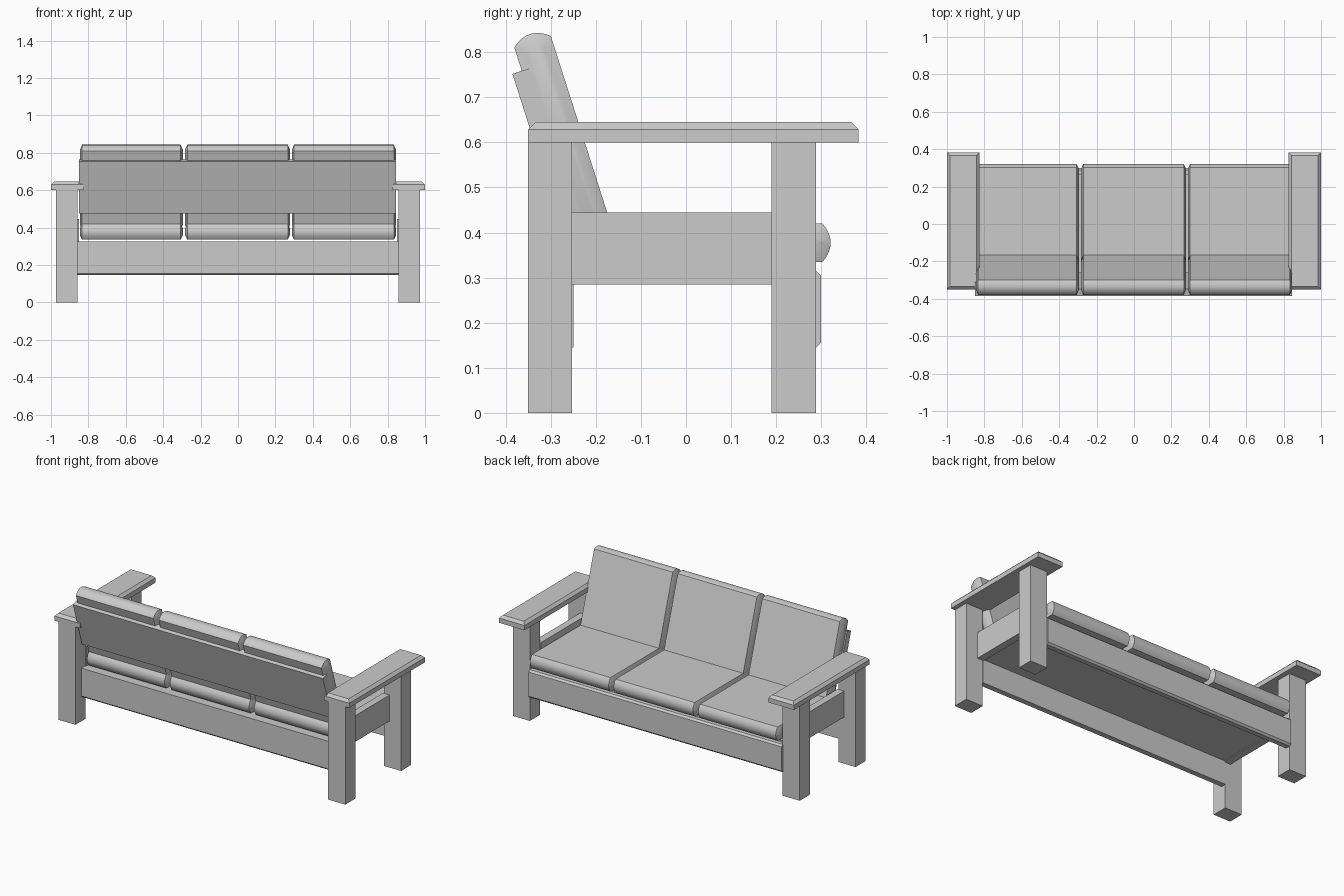
import bpy, bmesh, math
from mathutils import Matrix, Vector

cube = bpy.data.objects.get("Cube")
if cube:
    bpy.data.objects.remove(cube, do_unlink=True)

grey = bpy.data.materials.new("plain_grey")
grey.use_nodes = True
colour = (0.6, 0.6, 0.6, 1)
grey.diffuse_color = colour
grey.node_tree.nodes["Principled BSDF"].inputs["Base Color"].default_value = colour

TILT = math.radians(17.7)


def finish(name, bm, matrix=Matrix()):
    bmesh.ops.recalc_face_normals(bm, faces=bm.faces)
    mesh = bpy.data.meshes.new(name)
    bm.to_mesh(mesh)
    bm.free()
    mesh.materials.append(grey)
    obj = bpy.data.objects.new(name, mesh)
    obj.matrix_world = matrix
    bpy.context.collection.objects.link(obj)
    return obj


def box(name, x, y, z, matrix=Matrix(), chamfer=0, pick=None):
    """Box from ranges; edges whose midpoint passes pick are chamfered."""
    bm = bmesh.new()
    bmesh.ops.create_cube(bm, size=1)
    for v in bm.verts:
        v.co = Vector([(r[0] + r[1]) / 2 + c * (r[1] - r[0])
                       for r, c in zip((x, y, z), v.co)])
    if chamfer:
        edges = [e for e in bm.edges if pick((e.verts[0].co + e.verts[1].co) / 2)]
        bmesh.ops.bevel(bm, geom=edges, offset=chamfer, segments=1, affect='EDGES')
    return finish(name, bm, matrix)


def cushion(name, x0, x1, length, matrix, thick=0.085, bulge=0.018, steps=8):
    """Slab with bowed ends along y and narrowed sides along x."""
    profile = []
    for end, sign in ((length, 1), (0, -1)):
        for i in range(steps + 1):
            s = 2 * i / steps - 1
            profile.append((end + sign * bulge * (1 - s * s), thick * (1 + sign * s) / 2))
    bm = bmesh.new()
    rings = []
    for x, inset in ((x0, 0.024), (x0 + 0.012, 0), (x1 - 0.012, 0), (x1, 0.024)):
        ky, kz = 1 - 2 * inset / length, 1 - 2 * inset / thick
        rings.append([bm.verts.new((x, length / 2 + (y - length / 2) * ky,
                                    thick / 2 + (z - thick / 2) * kz))
                      for y, z in profile])
    n = len(profile)
    for a, b in zip(rings, rings[1:]):
        for i in range(n):
            j = (i + 1) % n
            bm.faces.new((a[i], a[j], b[j], b[i]))
    bm.faces.new(rings[0])
    bm.faces.new(rings[-1])
    obj = finish(name, bm, matrix)
    bpy.ops.object.select_all(action='DESELECT')
    obj.select_set(True)
    bpy.context.view_layer.objects.active = obj
    bpy.ops.object.shade_smooth_by_angle(angle=math.radians(25))


def span(side, inner, outer):
    return sorted((side * inner, side * outer))


# Legs, side rails and armrests
for label, side in (("left", 1), ("right", -1)):
    legs = span(side, 0.857, 0.973)
    box(label + "_back_leg", legs, (-0.35, -0.253), (0, 0.6))
    box(label + "_front_leg", legs, (0.19, 0.288), (0, 0.6))
    box(label + "_side_rail", span(side, 0.85, 0.895), (-0.253, 0.19), (0.285, 0.445))
    box(label + "_armrest", span(side, 0.827, 1), (-0.35, 0.383), (0.6, 0.645),
        chamfer=0.016, pick=lambda m: m.z > 0.64)

# Long rails and seat base
box("rear_rail", (-0.858, 0.858), (-0.293, -0.25), (0.145, 0.325),
    chamfer=0.01, pick=lambda m: m.y < -0.29 and m.z < 0.15)
box("seat_front_rail", (-0.858, 0.858), (0.26, 0.3), (0.145, 0.315),
    chamfer=0.011, pick=lambda m: m.y > 0.29 and abs(m.x) < 0.1)
box("seat_base", (-0.855, 0.855), (-0.255, 0.265), (0.29, 0.325))

# Tilted backboard
board_frame = Matrix.Translation((0, -0.385, 0.752)) @ Matrix.Rotation(TILT, 4, 'X')
box("backboard", (-0.85, 0.845), (0, 0.04), (-0.29, 0), board_frame)

# Seat and back cushions
seat_frame = Matrix.Translation((0, -0.255, 0.335))
back_frame = (Matrix.Translation((0, -0.167, 0.42))
              @ Matrix.Rotation(TILT + math.pi / 2, 4, 'X'))
for label, x0, x1 in (("right", -0.845, -0.295), ("middle", -0.283, 0.278),
                      ("left", 0.288, 0.845)):
    cushion(label + "_seat_cushion", x0, x1, 0.558, seat_frame)
    cushion(label + "_back_cushion", x0, x1, 0.437, back_frame)
